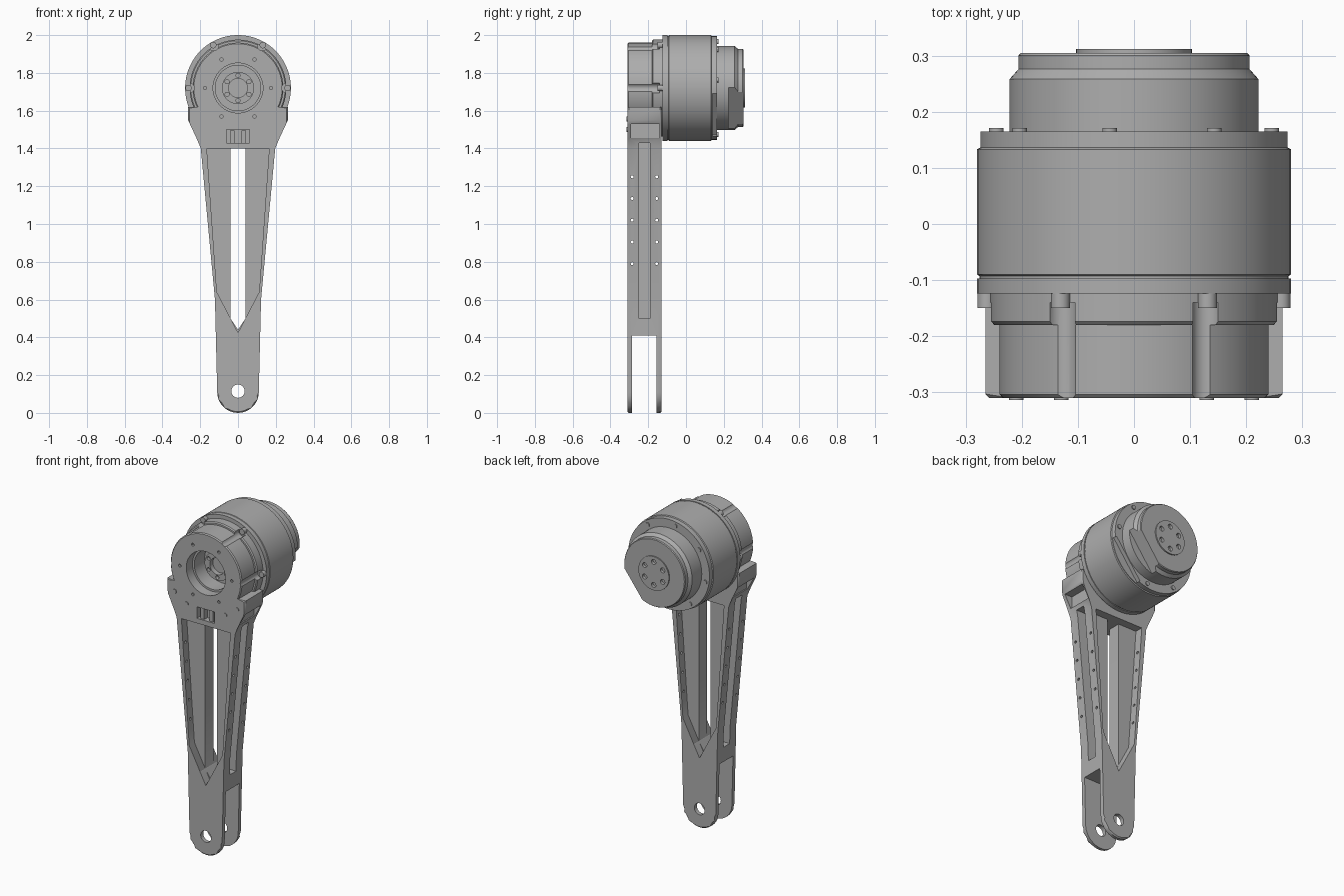
import bpy, bmesh, math
from mathutils import Matrix, Vector

if "Cube" in bpy.data.objects:
    bpy.data.objects.remove(bpy.data.objects["Cube"])

AXIS_Z = 1.72
COLOR = (0.42, 0.42, 0.42, 1)
metal = bpy.data.materials.new("machined grey metal")
metal.use_nodes = True
metal.diffuse_color = COLOR
metal.node_tree.nodes["Principled BSDF"].inputs["Base Color"].default_value = COLOR


def finish(name, bm):
    bmesh.ops.recalc_face_normals(bm, faces=bm.faces)
    mesh = bpy.data.meshes.new(name)
    bm.to_mesh(mesh)
    bm.free()
    mesh.materials.append(metal)
    obj = bpy.data.objects.new(name, mesh)
    bpy.context.collection.objects.link(obj)
    return obj


def prism(name, points, y0, y1, bevel=0):
    """Extrude an (x, z) outline along y."""
    bm = bmesh.new()
    front = [bm.verts.new((x, y0, z)) for x, z in points]
    back = [bm.verts.new((x, y1, z)) for x, z in points]
    caps = [bm.faces.new(front), bm.faces.new(back)]
    n = len(points)
    for i in range(n):
        j = (i + 1) % n
        bm.faces.new((front[i], front[j], back[j], back[i]))
    if bevel:
        rim = [e for f in caps for e in f.edges]
        bmesh.ops.bevel(bm, geom=rim, offset=bevel, segments=1, affect='EDGES')
    return finish(name, bm)


def box(name, x0, x1, y0, y1, z0, z1):
    return prism(name, [(x0, z0), (x1, z0), (x1, z1), (x0, z1)], y0, y1)


def lathe(name, profile, steps=96):
    """Turn an (r, y) profile about the motor axis."""
    bm = bmesh.new()
    rings = []
    for r, y in profile:
        count = 1 if r == 0 else steps
        rings.append([bm.verts.new((r * math.cos(math.tau * k / steps), y,
                                    AXIS_Z + r * math.sin(math.tau * k / steps)))
                      for k in range(count)])
    for a, b in zip(rings, rings[1:]):
        for k in range(steps):
            m = (k + 1) % steps
            loop = [a[k % len(a)], a[m % len(a)], b[m % len(b)], b[k % len(b)]]
            bm.faces.new(list(dict.fromkeys(loop)))
    return finish(name, bm)


def rod(name, center, radius, length, along='Y', sides=24):
    bm = bmesh.new()
    turn = Matrix.Rotation(math.pi / 2, 4, 'X' if along == 'Y' else 'Y')
    bmesh.ops.create_cone(bm, cap_ends=True, segments=sides, radius1=radius,
                          radius2=radius, depth=length,
                          matrix=Matrix.Translation(center) @ turn)
    return finish(name, bm)


def polar(radius, degrees, y):
    a = math.radians(degrees)
    return Vector((radius * math.cos(a), y, AXIS_Z + radius * math.sin(a)))


def cut(obj, cutters, keep=False):
    for c in cutters:
        mod = obj.modifiers.new("cut", 'BOOLEAN')
        mod.operation = 'DIFFERENCE'
        mod.solver = 'EXACT'
        mod.object = c
        bpy.context.view_layer.objects.active = obj
        bpy.ops.object.modifier_apply(modifier=mod.name)
        if not keep:
            bpy.data.objects.remove(c)


def mirrored(half):
    return half + [(-x, z) for x, z in reversed(half) if x > 0]


# Arm: one solid outline with rounded foot and flared shoulders
foot = [(0.11 * math.sin(math.radians(a)), 0.11 - 0.11 * math.cos(math.radians(a)))
        for a in range(0, 91, 10)]
arm = prism("leg_arm", mirrored(foot + [(0.122, 0.6), (0.197, 1.4), (0.21, 1.45),
            (0.255, 1.53), (0.265, 1.55), (0.265, 1.62), (0.22, 1.62)]), -0.31, -0.13, 0.007)

# Fork gap, pivot hole, front and back pockets and the central slit
window = mirrored([(0, 0.425), (0.112, 0.64), (0.165, 1.4)])
slit = mirrored([(0, 0.44), (0.04, 0.5), (0.04, 1.4)])
cut(arm, [
    box("fork_gap", -0.3, 0.3, -0.285, -0.155, -0.1, 0.41),
    rod("pivot_hole", (0, -0.22, 0.115), 0.035, 0.4, sides=40),
    prism("front_pocket", window, -0.4, -0.26),
    prism("back_pocket", window, -0.18, 0),
    prism("through_slit", slit, -0.4, 0),
    rod("housing_seat", (0, -0.2, AXIS_Z), 0.2, 0.4, sides=64)])

# Side channels, shoulder pockets and flange holes
for s in (-1, 1):
    cut(arm, [
        box("side_channel", s * 0.055, s * 0.4, -0.25, -0.19, 0.5, 1.43),
        box("shoulder_pocket", s * 0.205, s * 0.4, -0.29, -0.14, 1.455, 1.53)])
for i in range(5):
    for y in (-0.285, -0.155):
        cut(arm, [rod("flange_hole", (0, y, 0.79 + 0.115 * i), 0.008, 0.8, 'X', 12)])

# Front housing with stepped bore and output hub
housing = lathe("front_housing", [
    (0, -0.17), (0.05, -0.17), (0.05, -0.2), (0.085, -0.2), (0.085, -0.15),
    (0.12, -0.15), (0.12, -0.25), (0.132, -0.25), (0.132, -0.31), (0.234, -0.31),
    (0.24, -0.304), (0.24, -0.18), (0.25, -0.18), (0.256, -0.174), (0.256, -0.12), (0, -0.12)])
cut(housing, [rod("hub_hole", polar(0.067, a, -0.2), 0.011, 0.04, sides=16)
              for a in range(30, 390, 60)])
cut(housing, [rod("face_hole", polar(0.175, a, -0.31), 0.009, 0.03, sides=12)
              for a in range(0, 360, 60)])
cut(housing, [rod("screw_groove", polar(0.258, a, -0.25), 0.026, 0.22)
              for a in (0, 60, 120, 180)])

# Cable notch shared by the arm and the housing
notch = box("cable_notch", -0.06, 0.06, -0.34, -0.27, 1.43, 1.5)
cut(arm, [notch], keep=True)
cut(housing, [notch])
parts = [arm, housing]
for x in (-0.03, 0.03):
    parts.append(box("notch_peg", x - 0.012, x + 0.012, -0.3, -0.26, 1.43, 1.495))
for x, z in ((0.13, 1.5), (-0.13, 1.5), (0.21, 1.555), (-0.21, 1.555)):
    parts.append(rod("bracket_screw", (x, -0.309, z), 0.013, 0.01))
for a in (0, 60, 120, 180):
    parts.append(rod("housing_screw", polar(0.262, a, -0.135), 0.017, 0.03))

# Motor body with end flanges
body = lathe("motor_body", [
    (0, -0.124), (0.28, -0.124), (0.28, -0.097), (0.275, -0.097), (0.275, -0.093),
    (0.28, -0.09), (0.28, 0.133), (0.274, 0.136), (0.274, 0.165), (0, 0.165)])
cap = lathe("rear_cap", [
    (0, 0.15), (0.222, 0.15), (0.222, 0.258), (0.206, 0.276), (0.206, 0.3),
    (0.202, 0.305), (0, 0.305)])
disc = lathe("rear_disc", [(0, 0.29), (0.103, 0.29), (0.103, 0.312), (0, 0.312)])


def chord_box(name, inner, half, y0, y1):
    """Block outside a chord on the lower left of the rear end."""
    a = math.radians(-37)
    out, side = Vector((math.cos(a), math.sin(a))), Vector((-math.sin(a), math.cos(a)))
    corners = [out * d + side * t for d, t in
               ((inner, -half), (0.4, -half), (0.4, half), (inner, half))]
    return prism(name, [(c.x, c.y + AXIS_Z) for c in corners], y0, y1)


cut(body, [chord_box("flange_notch", 0.225, 0.14, 0.14, 0.2)])
cut(cap, [chord_box("cap_flat", 0.176, 0.3, 0.225, 0.4)])
cut(disc, [rod("disc_hole", polar(0.07, a, 0.31), 0.015, 0.03, sides=20)
           for a in range(30, 390, 60)])
cut(cap, [rod("disc_recess", (0, 0.31, AXIS_Z), 0.1, 0.03, sides=64)])
parts += [body, cap, disc]
for a in (10, 55, 100, 145, 190, 235, 280):
    parts.append(rod("rear_flange_screw", polar(0.249, a, 0.165), 0.013, 0.012))

# Smooth the round surfaces and keep the machined edges crisp
bpy.ops.object.select_all(action='DESELECT')
for obj in parts:
    obj.select_set(True)
bpy.context.view_layer.objects.active = arm
bpy.ops.object.shade_smooth_by_angle(angle=math.radians(30))
